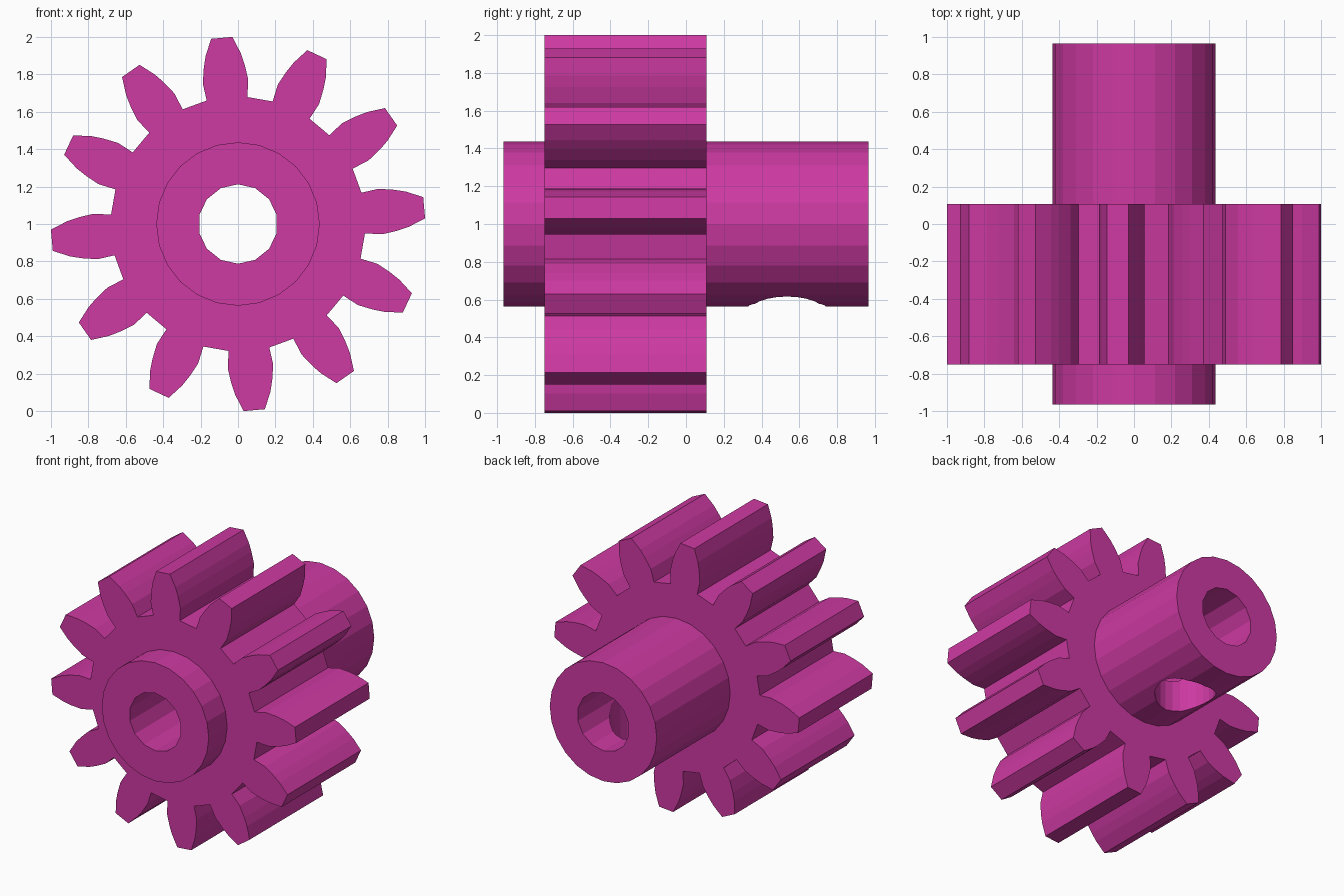
import bpy
import bmesh
from math import sin, cos, pi, radians
from mathutils import Matrix, Vector

cube = bpy.data.objects.get("Cube")
if cube:
    bpy.data.objects.remove(cube, do_unlink=True)

TEETH = 12
FIRST_TOOTH = radians(5)
AXIS_HEIGHT = 1.0

magenta = bpy.data.materials.new("magenta")
magenta.use_nodes = True
colour = (0.61, 0.041, 0.36, 1)
magenta.diffuse_color = colour
magenta.node_tree.nodes["Principled BSDF"].inputs["Base Color"].default_value = colour


def ring(radius, sides, start=0.0):
    """Points of a regular polygon."""
    return [(radius * cos(start + 2 * pi * i / sides),
             radius * sin(start + 2 * pi * i / sides)) for i in range(sides)]


def prism(name, outline, start, end):
    """Extrude an x-z outline along y between start and end."""
    bm = bmesh.new()
    face = bm.faces.new([bm.verts.new((x, start, z)) for x, z in outline])
    grown = bmesh.ops.extrude_face_region(bm, geom=[face])
    moved = [v for v in grown["geom"] if isinstance(v, bmesh.types.BMVert)]
    bmesh.ops.translate(bm, verts=moved, vec=Vector((0, end - start, 0)))
    bmesh.ops.recalc_face_normals(bm, faces=bm.faces)
    mesh = bpy.data.meshes.new(name)
    bm.to_mesh(mesh)
    bm.free()
    mesh.materials.append(magenta)
    obj = bpy.data.objects.new(name, mesh)
    bpy.context.collection.objects.link(obj)
    return obj


def combine(target, tool, operation):
    """Apply a boolean and discard the tool."""
    mod = target.modifiers.new(operation.lower(), "BOOLEAN")
    mod.operation = operation
    mod.solver = "EXACT"
    mod.object = tool
    tool.hide_render = True
    bpy.context.view_layer.update()
    evaluated = target.evaluated_get(bpy.context.evaluated_depsgraph_get())
    mesh = bpy.data.meshes.new_from_object(evaluated)
    target.modifiers.clear()
    target.data = mesh
    bpy.data.objects.remove(tool, do_unlink=True)


# Tooth flank as (distance from axis, half width), root to tip
flank = [(0.672, 0.109), (0.765, 0.122), (0.85, 0.109), (0.91, 0.094), (0.999, 0.057)]
tooth = [(r, -w) for r, w in flank] + [(r, w) for r, w in reversed(flank)]
gear_outline = []
for i in range(TEETH):
    a = FIRST_TOOTH + 2 * pi * i / TEETH
    gear_outline += [(r * cos(a) - w * sin(a), r * sin(a) + w * cos(a)) for r, w in tooth]

# Toothed wheel joined with its hub
gear = prism("pinion_gear", gear_outline, -0.75, 0.108)
hub = prism("hub", ring(0.437, 24), -0.965, 0.965)
combine(gear, hub, "UNION")

# Shaft bore
bore = prism("bore_cutter", ring(0.2125, 14, pi / 2), -1.2, 1.2)
combine(gear, bore, "DIFFERENCE")

# Set screw hole, from the underside of the hub into the bore
screw = prism("screw_hole_cutter", ring(0.205, 24), 0, 0.7)
screw.data.transform(Matrix.Translation((0, 0.535, -0.7)) @ Matrix.Rotation(pi / 2, 4, "X"))
combine(gear, screw, "DIFFERENCE")

# Stand the wheel on the ground
gear.data.transform(Matrix.Translation((0, 0, AXIS_HEIGHT)))
for poly in gear.data.polygons:
    poly.use_smooth = False
